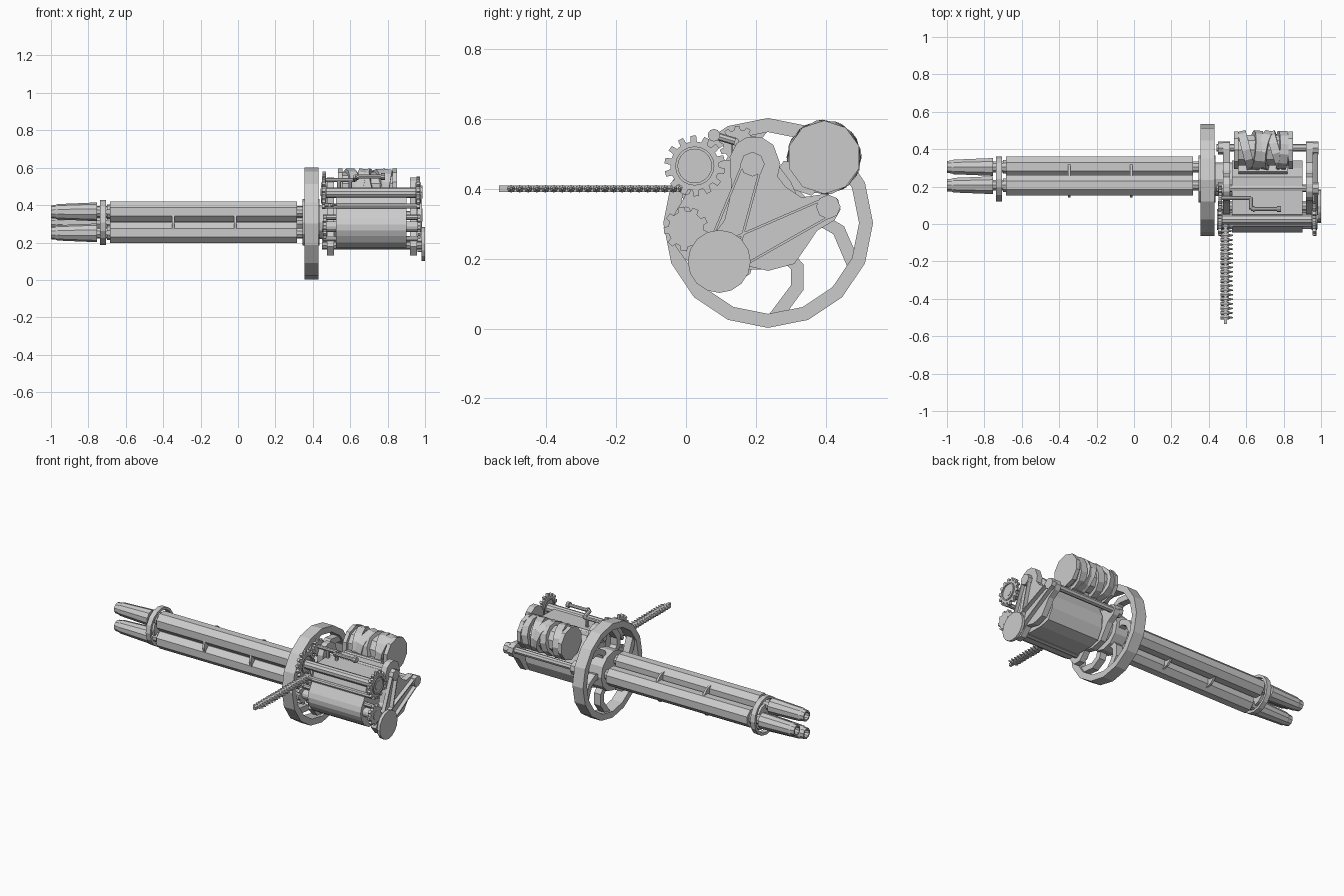
import bpy, bmesh, math
from mathutils import Matrix, Vector

if "Cube" in bpy.data.objects:
    bpy.data.objects.remove(bpy.data.objects["Cube"])

TAU = math.tau


def finish(name, bm):
    bmesh.ops.recalc_face_normals(bm, faces=bm.faces)
    me = bpy.data.meshes.new(name)
    bm.to_mesh(me)
    bm.free()
    ob = bpy.data.objects.new(name, me)
    bpy.context.collection.objects.link(ob)
    return ob


def ngon(c, r, n, turn=0.25):
    return [(c[0] + r * math.cos(TAU * (i / n + turn)),
             c[1] + r * math.sin(TAU * (i / n + turn))) for i in range(n)]


def loft(name, sections, closed=False):
    """Skin (x, outline in y-z) sections along x; closed joins last to first."""
    bm = bmesh.new()
    rows = [[bm.verts.new((x, y, z)) for y, z in pts] for x, pts in sections]
    n = len(rows[0])
    pairs = list(zip(rows, rows[1:] + rows[:1]))
    for a, b in pairs if closed else pairs[:-1]:
        for i in range(n):
            bm.faces.new((a[i], a[(i + 1) % n], b[(i + 1) % n], b[i]))
    if not closed:
        bm.faces.new(rows[0])
        bm.faces.new(rows[-1])
    return finish(name, bm)


def prism(name, pts, x0, x1):
    return loft(name, [(x0, pts), (x1, pts)])


def turned(name, c, profile, n=10):
    return loft(name, [(x, ngon(c, r, n)) for x, r in profile])


def cyl(name, c, r, x0, x1, n=10):
    return turned(name, c, [(x0, r), (x1, r)], n)


def tube(name, c, ro, ri, x0, x1, n=16):
    o, i = ngon(c, ro, n), ngon(c, ri, n)
    return loft(name, [(x0, o), (x1, o), (x1, i), (x0, i)], True)


def ribbon(name, path, w, x0, x1):
    """Strip of width w following a y-z path, extruded in x."""
    left, right = [], []
    for i, p in enumerate(path):
        a, b = Vector(path[max(i - 1, 0)]), Vector(path[min(i + 1, len(path) - 1)])
        d = (b - a).normalized()
        nrm = Vector((-d.y, d.x)) * w / 2
        left.append(tuple(Vector(p) + nrm))
        right.append(tuple(Vector(p) - nrm))
    return prism(name, left + right[::-1], x0, x1)


def gear(name, c, r, teeth, x0, x1):
    pts = []
    for i in range(teeth):
        for f, k in ((0, .8), (.3, .8), (.4, 1), (.8, 1), (.9, .8)):
            a = TAU * (i + f) / teeth
            pts.append((c[0] + r * k * math.cos(a), c[1] + r * k * math.sin(a)))
    return prism(name, pts, x0, x1)


def rod(name, a, b, r, n=8):
    a, b = Vector(a), Vector(b)
    bm = bmesh.new()
    m = Matrix.Translation((a + b) / 2) @ (b - a).to_track_quat('Z', 'Y').to_matrix().to_4x4()
    bmesh.ops.create_cone(bm, cap_ends=True, segments=n, radius1=r, radius2=r,
                          depth=(b - a).length, matrix=m)
    return finish(name, bm)


AX = (0.24, 0.308)      # barrel cluster axis (y, z)
RC = (0.235, 0.302)     # big ring centre

# three barrels with shrouds and flared muzzles
for i in range(3):
    a = TAU * i / 3
    c = (AX[0] + .065 * math.cos(a), AX[1] + .065 * math.sin(a))
    loft("barrel_shroud", [(x, ngon(c, .06, 8, 1 / 16)) for x in (-.685, .315)])
    cyl("barrel_core", c, .03, -.77, .40)
    tube("barrel_collar", c, .038, .028, -.70, -.685, 10)
    o = [(-.76, .048), (-.75, .053), (-.965, .041), (-.975, .036), (-1, .034)]
    o = [(-.755, .05)] + o[2:] + [(-1, .024), (-.94, .022)]
    turned("muzzle", c, o, 10)

# clamps: muzzle ring and two spacer discs
tube("muzzle_ring", AX, .12, .103, -.738, -.706)
cyl("muzzle_ring_web", AX, .07, -.73, -.714, 12)
for x in (-.352, -.022):
    cyl("barrel_spacer", AX, .098, x, x + .013, 12)

# big support ring with curved spokes and hub
tube("support_ring", RC, .3, .26, .355, .43)
cyl("hub", AX, .125, .345, .435, 12)
cyl("hub_neck", AX, .09, .43, .53, 12)
for k in range(6):
    ca, sa = math.cos(TAU * k / 6), math.sin(TAU * k / 6)
    path = [(.04, -.08), (.083, -.125), (.083, -.185), (.02, -.27)]
    ribbon("ring_spoke", [(RC[0] + y * ca - z * sa, RC[1] + y * sa + z * ca)
                          for y, z in path], .038, .37, .415)

# receiver body with rounded nose
body = [(-.03, .235), (-.043, .265), (-.045, .295), (-.035, .325), (-.005, .375),
        (.02, .45), (.05, .48), (.25, .485), (.3, .42), (.34, .33), (.335, .25),
        (.3, .185), (.235, .168), (.04, .172), (-.005, .2)]
prism("receiver_body", body, .525, .9)

# lobed plates at both ends of the receiver
plate = [(.125, .49), (.145, .53), (.175, .548), (.215, .548), (.25, .525), (.27, .47),
         (.262, .435), (.285, .405), (.33, .375), (.4, .385), (.435, .37), (.442, .34),
         (.425, .31), (.375, .28), (.345, .235), (.31, .185), (.235, .165), (.17, .18),
         (.12, .13), (.07, .13), (.03, .18), (.05, .23), (.11, .31), (.13, .39)]
for x in (.475, .92):
    prism("end_plate", plate, x, x + .038)

# shafts with knobs running through both plates
P1, P2, DR = (.19, .47), (.407, .348), (.095, .192)
for p in (P1, P2):
    cyl("pulley_shaft", p, .02, .44, .985, 8)
    for x in (.45, .955):
        cyl("pulley", p, .035, x, x + .032, 8)
for y, z in ((.0, .395), (.0, .335), (.05, .22)):
    cyl("tie_rod", (y, z), .014, .455, .96, 8)

# drive drum and its straps
cyl("drive_drum", DR, .09, .982, 1.0, 16)
cyl("drum_shaft", DR, .03, .45, .99, 10)
for p in (P1, P2):
    d = Vector(p) - Vector(DR)
    n = Vector((-d.y, d.x)).normalized()
    for s in (-1, 1):
        ribbon("drive_strap", [tuple(Vector(DR) + n * s * .045),
                               tuple(Vector(p) + n * s * .026)], .007, .96, .984)

# gear trains at both ends
G1, G2 = (.025, .465), (0, .285)
for x in (.45, .955):
    gear("large_gear", G1, .087, 14, x, x + .018)
    tube("large_gear_rim", G1, .056, .048, x - .006, x + .024, 20)
    gear("small_gear", G2, .064, 9, x + .004, x + .022)
cyl("large_gear_shaft", G1, .028, .45, .975, 10)
cyl("small_gear_shaft", G2, .028, .45, .98, 12)
gear("handle_gear", (.15, .525), .055, 10, .452, .47)

# charging handle, a stepped rod with end knob
hp = [(.46, .14, .535), (.625, .14, .535), (.625, .08, .553), (.78, .08, .553)]
for a, b in zip(hp, hp[1:]):
    rod("charging_handle", a, b, .011)
cyl("handle_grip", (.08, .553), .018, .635, .645, 10)
cyl("handle_knob", (.08, .553), .018, .765, .785, 10)
for x in (.54, .60):
    rod("handle_post", (x, .14, .47), (x, .14, .54), .01)

# motor with flanges and crossed windings
M = (.395, .49)
cyl("motor_core", M, .086, .55, .84)
for x in (.535, .825):
    cyl("motor_flange", M, .105, x, x + .025)
for i, (x, tilt) in enumerate([(.60, .25), (.655, -.2), (.71, .3), (.76, -.3), (.79, .15)]):
    w = tube("motor_winding", (0, 0), .105, .08, -.023, .023, 12)
    w.matrix_world = (Matrix.Translation((x, M[0], M[1])) @ Matrix.Rotation(i * 1.1, 4, 'X')
                      @ Matrix.Rotation(tilt, 4, 'Z'))
prism("motor_mount", [(.24, .42), (.36, .38), (.42, .45), (.28, .48)], .56, .82)

# ammunition belt
for i in range(22):
    y = -.5 + i * .0244
    turned("cartridge", (y, .4), [(.463, .009), (.468, .011), (.505, .011),
                                  (.51, .007), (.53, .003)], 8)
prism("belt_link", [(-.535, .391), (.03, .391), (.03, .409), (-.535, .409)], .482, .498)
